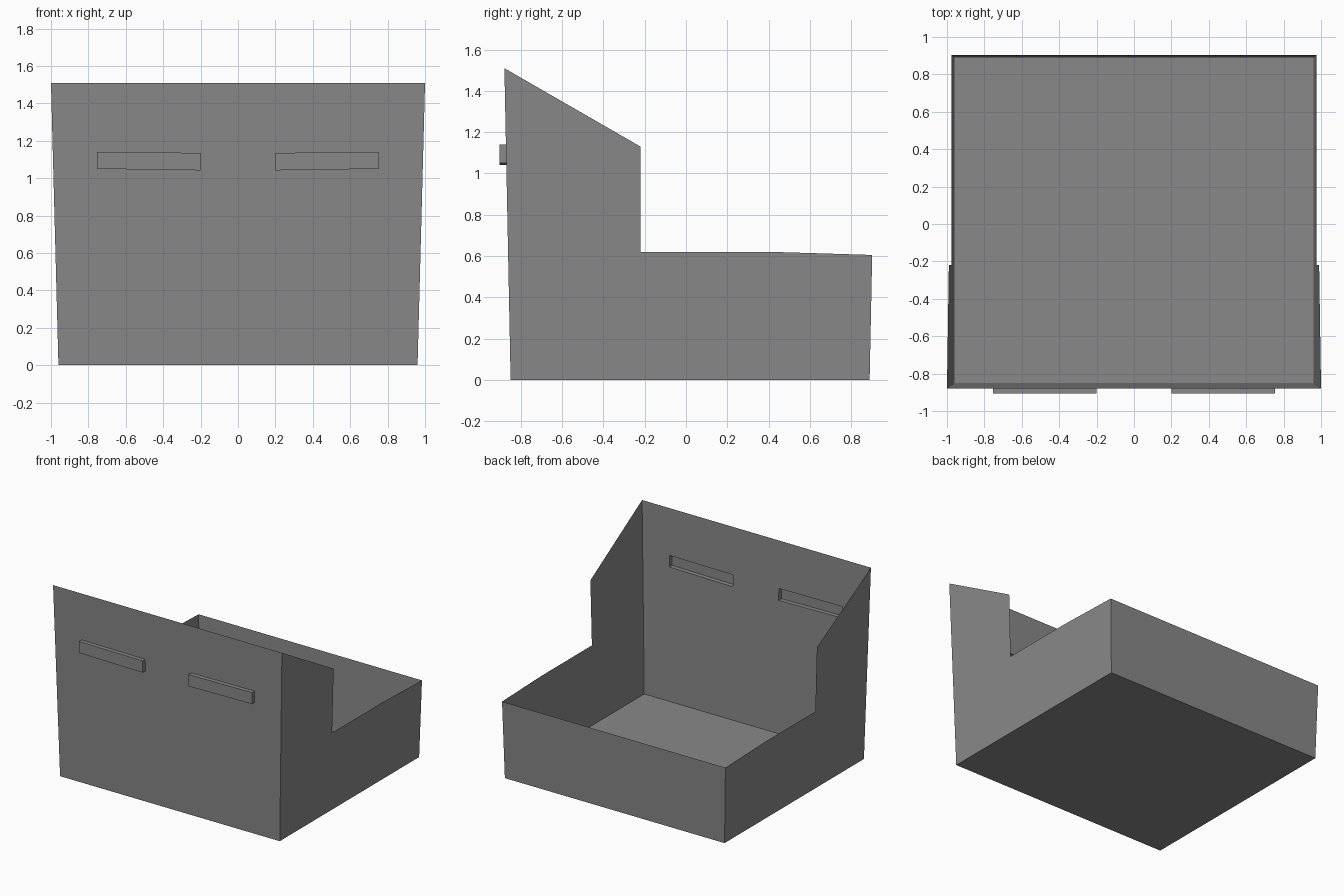
import bpy, bmesh

if "Cube" in bpy.data.objects:
    bpy.data.objects.remove(bpy.data.objects["Cube"])

grey = bpy.data.materials.new("mid grey")
grey.diffuse_color = (0.25, 0.25, 0.25, 1)
grey.use_nodes = True
grey.node_tree.nodes["Principled BSDF"].inputs["Base Color"].default_value = grey.diffuse_color


# Walls lean slightly outwards with height
def side_x(z):
    return 0.96 + 0.0265 * z


def front_y(z):
    return -0.85 - 0.02 * z


def back_y(z):
    return 0.89 + 0.0205 * z


def make_object(name, bm):
    bmesh.ops.remove_doubles(bm, verts=bm.verts, dist=0.0005)
    mesh = bpy.data.meshes.new(name)
    bm.to_mesh(mesh)
    bm.free()
    mesh.materials.append(grey)
    obj = bpy.data.objects.new(name, mesh)
    bpy.context.collection.objects.link(obj)
    return obj


def sheet(name, faces):
    bm = bmesh.new()
    for pts in faces:
        bm.faces.new([bm.verts.new(p) for p in pts])
    return make_object(name, bm)


# Floor and low back wall
x0, xb, zb = side_x(0), side_x(0.605), 0.605
y0, y1 = front_y(0), back_y(0)
sheet("floor", [[(-x0, y0, 0), (-x0, y1, 0), (x0, y1, 0), (x0, y0, 0)]])
sheet("back_wall", [[(x0, y1, 0), (-x0, y1, 0),
                     (-xb, back_y(zb), zb), (xb, back_y(zb), zb)]])

# Stepped side walls: low at the back, sloping up to the tall front
profile = [(y0, 0), (y1, 0), (back_y(zb), zb), (0.41, 0.62),
           (-0.22, 0.62), (-0.22, 1.13), (front_y(1.51), 1.51)]
for s, name in ((1, "right_wall"), (-1, "left_wall")):
    pts = [(s * side_x(z), y, z) for y, z in profile]
    sheet(name, [pts if s > 0 else pts[::-1]])

# Tall front wall as a grid, with two hollow slots pushed outwards
bm = bmesh.new()
low, high = (1.05, 1.042, 1.042, 1.05), (1.14, 1.135, 1.135, 1.14)
inner = (-0.755, -0.2, 0.2, 0.755)


def front_row(zs):
    xs = (-side_x(zs[0]),) + inner + (side_x(zs[-1]),)
    zs = (zs[0],) + tuple(zs) + (zs[-1],)
    return [bm.verts.new((x, front_y(z), z)) for x, z in zip(xs, zs)]


rows = [front_row(zs) for zs in ((0,) * 4, low, high, (1.51,) * 4)]
slots = []
for r in range(3):
    for c in range(5):
        f = bm.faces.new((rows[r][c], rows[r][c + 1],
                          rows[r + 1][c + 1], rows[r + 1][c]))
        if r == 1 and c in (1, 3):
            slots.append(f)
for f in slots:
    new = bmesh.ops.extrude_discrete_faces(bm, faces=[f])["faces"][0]
    for v in new.verts:
        v.co.y = -0.905
make_object("front_wall", bm)
